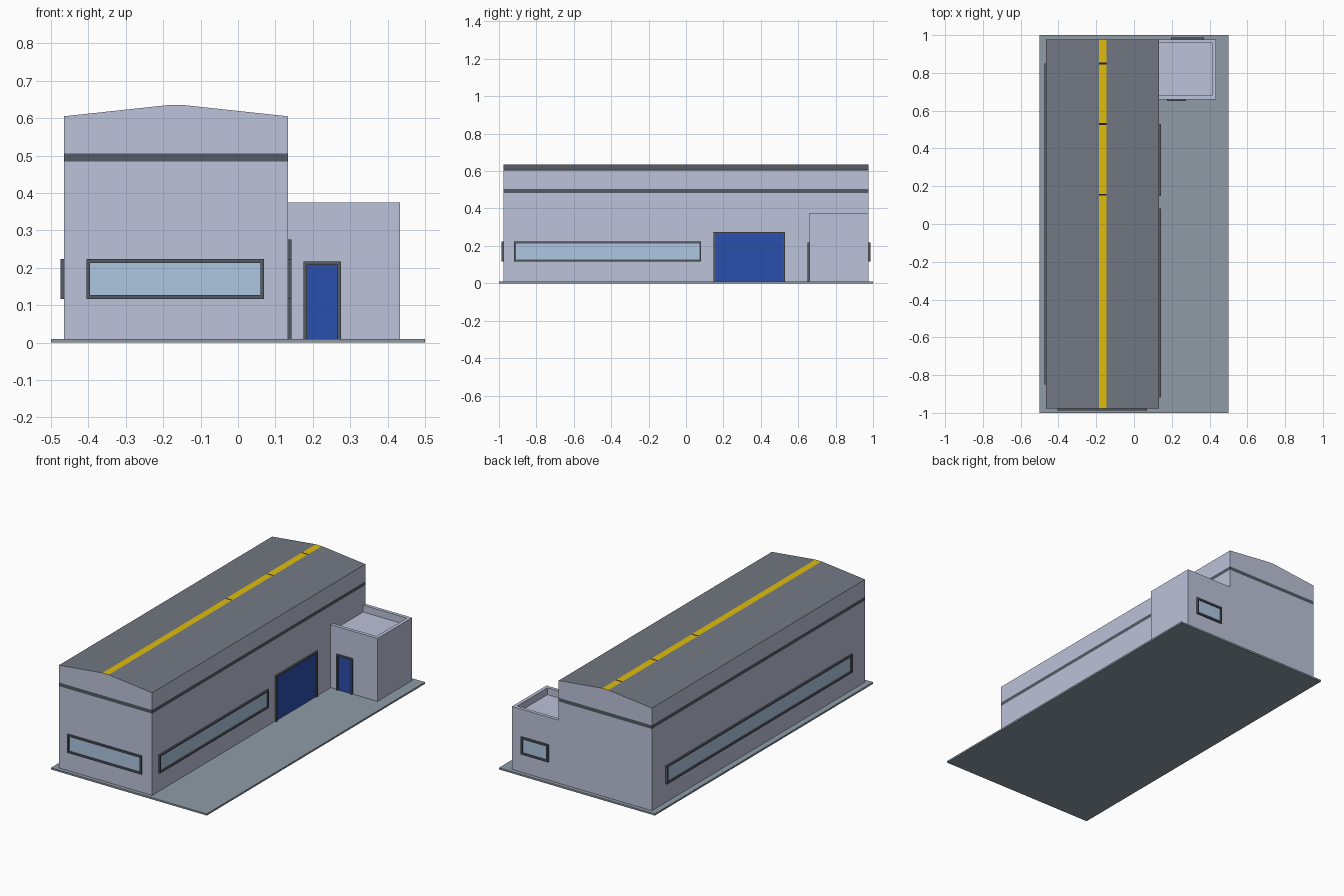
import bpy, bmesh
from math import radians
from mathutils import Vector

if "Cube" in bpy.data.objects:
    bpy.data.objects.remove(bpy.data.objects["Cube"])


def material(name, srgb):
    m = bpy.data.materials.new(name)
    m.diffuse_color = [((c + 0.055) / 1.055) ** 2.4 for c in srgb] + [1]
    m.use_nodes = True
    m.node_tree.nodes["Principled BSDF"].inputs["Base Color"].default_value = m.diffuse_color
    return m


WALL = material("wall", (0.74, 0.76, 0.85))
ROOF = material("roof", (0.45, 0.47, 0.51))
DARK = material("dark_trim", (0.33, 0.35, 0.39))
SLIT = material("ridge_joint", (0.12, 0.12, 0.14))
YELLOW = material("yellow", (0.88, 0.74, 0.05))
GLASS = material("glass", (0.68, 0.78, 0.88))
BLUE = material("blue", (0.17, 0.31, 0.68))
PAVING = material("paving", (0.56, 0.61, 0.65))


def finish(name, bm, *mats):
    bmesh.ops.recalc_face_normals(bm, faces=bm.faces[:])
    me = bpy.data.meshes.new(name)
    bm.to_mesh(me)
    bm.free()
    for m in mats:
        me.materials.append(m)
    ob = bpy.data.objects.new(name, me)
    bpy.context.collection.objects.link(ob)
    return ob


def prism(bm, points, direction):
    """Extrude a closed outline of 3D points along a direction."""
    face = bm.faces.new([bm.verts.new(p) for p in points])
    ext = bmesh.ops.extrude_face_region(bm, geom=[face], use_keep_orig=True)
    verts = [g for g in ext["geom"] if isinstance(g, bmesh.types.BMVert)]
    bmesh.ops.translate(bm, verts=verts, vec=Vector(direction))


def box(bm, x0, x1, y0, y1, z0, z1):
    prism(bm, [(x0, y0, z0), (x1, y0, z0), (x1, y1, z0), (x0, y1, z0)], (0, 0, z1 - z0))


def box_object(name, dims, mat):
    bm = bmesh.new()
    box(bm, *dims)
    return finish(name, bm, mat)


def cut(bm, co, normal):
    geom = bm.verts[:] + bm.edges[:] + bm.faces[:]
    bmesh.ops.bisect_plane(bm, geom=geom, plane_co=co, plane_no=normal)


# Paved base
box_object("base_slab", (-0.5, 0.5, -1, 1, 0, 0.01), PAVING)

# Main hall: gabled profile with a flat ridge, coloured face by face
XL, XR, YE = -0.465, 0.133, 0.977
profile = [(XL, 0.01), (XR, 0.01), (XR, 0.605), (-0.146, 0.635), (-0.186, 0.635), (XL, 0.605)]
bm = bmesh.new()
prism(bm, [(x, -YE, z) for x, z in profile], (0, 2 * YE, 0))
for z in (0.484, 0.505):
    cut(bm, (0, 0, z), (0, 0, 1))
joints = (0.155, 0.53, 0.85)
for y in joints:
    for d in (-0.005, 0.005):
        cut(bm, (0, y + d, 0), (0, 1, 0))
bmesh.ops.recalc_face_normals(bm, faces=bm.faces[:])
for f in bm.faces:
    c = f.calc_center_median()
    if f.normal.z > 0.5:
        f.material_index = 1
        if c.z > 0.63:
            f.material_index = 4 if any(abs(c.y - y) < 0.004 for y in joints) else 3
    elif 0.484 < c.z < 0.505 and abs(f.normal.z) < 0.5:
        f.material_index = 2
    # gable and wall faces outside the band keep the wall colour
    if abs(f.normal.z) < 0.5 and max(v.co.z for v in f.verts) > 0.51:
        f.material_index = 0
finish("main_hall", bm, WALL, ROOF, DARK, YELLOW, SLIT)

# Annex: U-shaped walls with parapet, and a sunken flat roof
AX, AY0, T = 0.433, 0.66, 0.02
bm = bmesh.new()
outline = [(XR, AY0), (AX, AY0), (AX, YE), (XR, YE),
           (XR, YE - T), (AX - T, YE - T), (AX - T, AY0 + T), (XR, AY0 + T)]
prism(bm, [(x, y, 0.01) for x, y in outline], (0, 0, 0.365))
finish("annex_walls", bm, WALL)
box_object("annex_roof", (XR, AX - T, AY0 + T, YE - T, 0.3, 0.335), WALL)


def opening(name, loc, angle, width, z0, z1, mat, sill=True, t=0.01, depth=0.01):
    """Framed panel facing -y, turned about z and placed on a wall."""
    w = width / 2
    bm = bmesh.new()
    for s in (-1, 1):
        a, b = sorted((s * w, s * (w - t)))
        box(bm, a, b, -depth, 0, z0, z1)
    box(bm, -w + t, w - t, -depth, 0, z1 - t, z1)
    if sill:
        box(bm, -w + t, w - t, -depth, 0, z0, z0 + t)
    frame = finish(name + "_frame", bm, DARK)
    panel = box_object(name + "_panel",
                       (-w + t, w - t, -0.002, 0, z0 + (t if sill else 0), z1 - t), mat)
    for ob in (frame, panel):
        ob.location = (loc[0], loc[1], 0)
        ob.rotation_euler.z = radians(angle)


# Windows
opening("front_window", (-0.168, -YE), 0, 0.475, 0.117, 0.223, GLASS)
opening("right_window", (XR, -0.419), 90, 1.0, 0.117, 0.223, GLASS)
opening("left_window", (XL, 0), -90, 1.7, 0.117, 0.223, GLASS)
opening("back_window", (0.284, YE), 180, 0.175, 0.117, 0.217, GLASS)

# Doors
opening("loading_door", (XR, 0.339), 90, 0.383, 0.01, 0.275, BLUE, sill=False)
opening("annex_door", (0.225, AY0), 0, 0.1, 0.01, 0.217, BLUE, sill=False, t=0.009)
